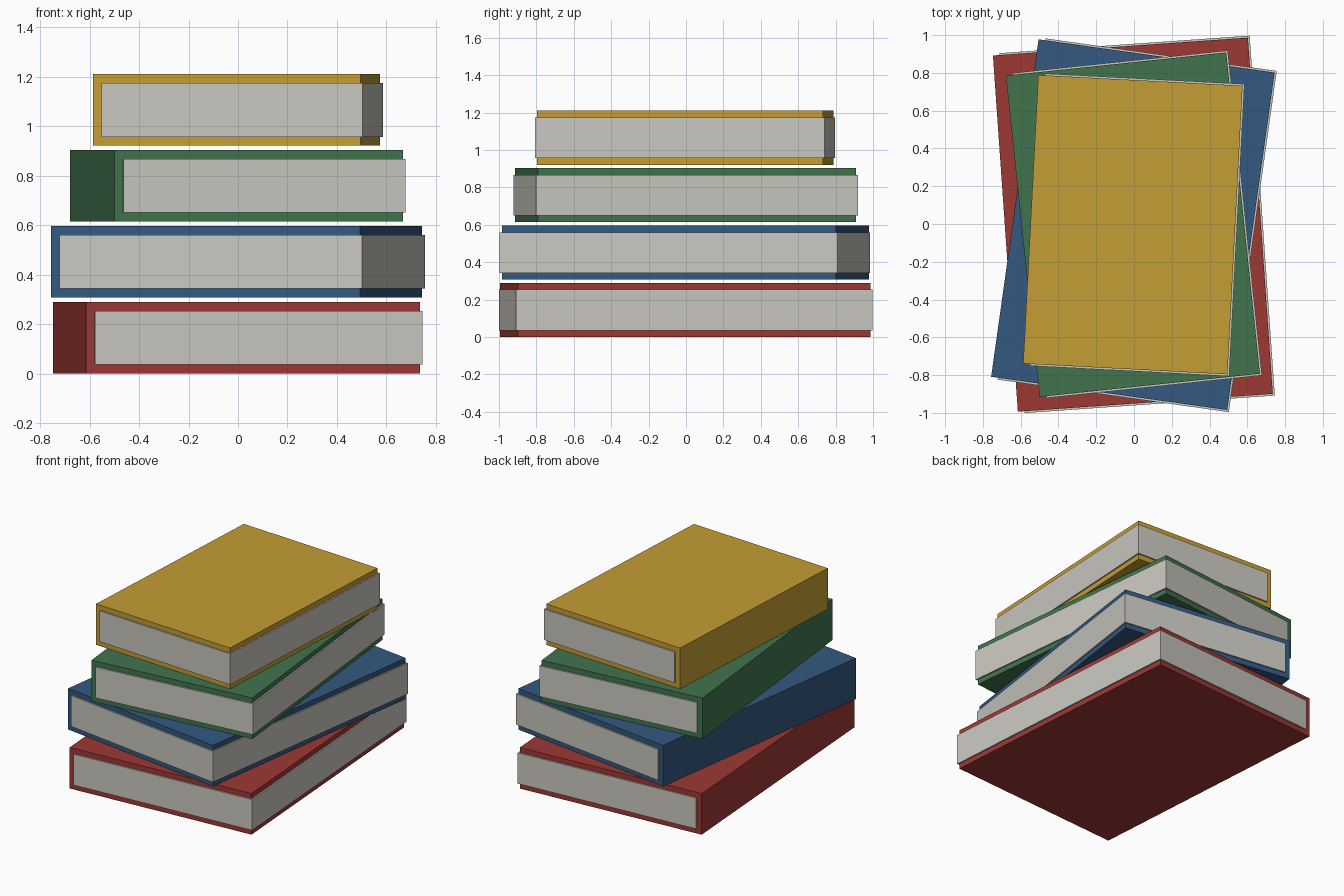
import bpy, bmesh
from math import radians

cube = bpy.data.objects.get("Cube")
if cube:
    bpy.data.objects.remove(cube, do_unlink=True)

THICK = 0.289    # height of one book
PITCH = 0.307    # spacing from one book to the next
BOARD = 0.036    # thickness of cover boards and spine
LIP = 0.01       # how far the pages stand proud of the cover


def material(name, rgb):
    mat = bpy.data.materials.new(name)
    mat.use_nodes = True
    color = (*rgb, 1.0)
    mat.diffuse_color = color
    mat.node_tree.nodes["Principled BSDF"].inputs["Base Color"].default_value = color
    return mat


def extrude_profile(name, points, depth, mat, place):
    """Extrude an x-z outline along y, centred on y = 0."""
    bm = bmesh.new()
    face = bm.faces.new([bm.verts.new((x, -depth / 2, z)) for x, z in points])
    new = bmesh.ops.extrude_face_region(bm, geom=[face])["geom"]
    verts = [v for v in new if isinstance(v, bmesh.types.BMVert)]
    bmesh.ops.translate(bm, vec=(0, depth, 0), verts=verts)
    bmesh.ops.recalc_face_normals(bm, faces=bm.faces)
    mesh = bpy.data.meshes.new(name)
    bm.to_mesh(mesh)
    bm.free()
    mesh.materials.append(mat)
    obj = bpy.data.objects.new(name, mesh)
    bpy.context.collection.objects.link(obj)
    obj.location, obj.rotation_euler.z = place
    return obj


def book(name, level, width, depth, angle, cover_mat, page_mat):
    place = ((-0.006, -0.0035, level * PITCH), radians(angle))
    left, right = -width / 2, width / 2
    inner, low, high = left + BOARD, BOARD, THICK - BOARD
    # Cover: two boards joined by a spine on the left
    cover = [(left, 0), (right, 0), (right, low), (inner, low),
             (inner, high), (right, high), (right, THICK), (left, THICK)]
    extrude_profile(name + "_cover", cover, depth, cover_mat, place)
    # Page block, slightly proud of the cover on its three open sides
    edge = right + LIP
    pages = [(inner, low), (edge, low), (edge, high), (inner, high)]
    extrude_profile(name + "_pages", pages, depth + 2 * LIP, page_mat, place)


paper = material("paper", (0.59, 0.575, 0.525))

# Books from bottom to top: name, width, depth, turn, cover colour
books = [
    ("red_book", 1.353, 1.89, 4, (0.34, 0.04, 0.034)),
    ("blue_book", 1.262, 1.804, -8, (0.034, 0.1, 0.22)),
    ("green_book", 1.173, 1.71, 6, (0.053, 0.175, 0.076)),
    ("yellow_book", 1.083, 1.53, -3, (0.56, 0.34, 0.035)),
]
for level, (name, width, depth, angle, rgb) in enumerate(books):
    book(name, level, width, depth, angle, material(name + "_cloth", rgb), paper)
